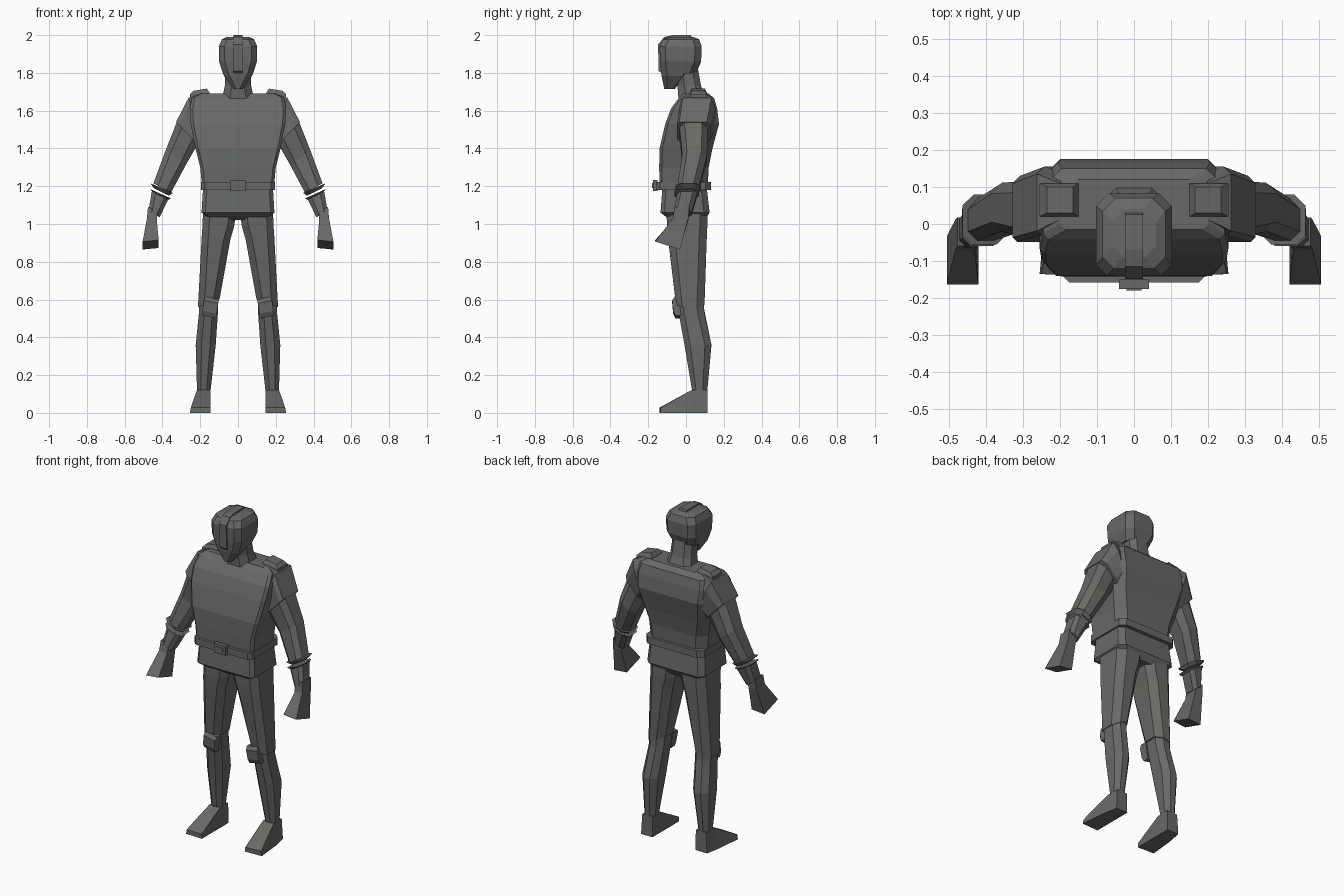
import bpy, bmesh

grey = bpy.data.materials.new("dark grey")
grey.diffuse_color = (0.138, 0.143, 0.133, 1)


def finish(name, bm, mirror):
    bmesh.ops.recalc_face_normals(bm, faces=bm.faces)
    me = bpy.data.meshes.new(name)
    bm.to_mesh(me)
    bm.free()
    me.materials.append(grey)
    ob = bpy.data.objects.new(name, me)
    bpy.context.collection.objects.link(ob)
    if mirror:
        mod = ob.modifiers.new("mirror", 'MIRROR')
        mod.use_mirror_merge = False
    return ob


def loft(name, rings, front=0.02, back=0.02, mirror=False):
    """Skin rings (x0, x1, y0, y1, z at x0, z at x1, z added at y0) with cut corners."""
    bm = bmesh.new()
    loops = []
    for r in rings:
        x0, x1, y0, y1, z0, z1 = r[:6]
        tilt = r[6] if len(r) > 6 else 0
        f = min(front, (x1 - x0) * 0.3, (y1 - y0) * 0.3)
        b = min(back, (x1 - x0) * 0.3)
        d = min(back, (y1 - y0) * 0.3)
        pts = [(x0 + f, y0), (x1 - f, y0), (x1, y0 + f), (x1, y1 - d),
               (x1 - b, y1), (x0 + b, y1), (x0, y1 - d), (x0, y0 + f)]
        if front == 0:
            pts = [(x0, y0), (x1, y0), (x1, y1), (x0, y1)]
        loops.append([bm.verts.new((x, y, z0 + (z1 - z0) * (x - x0) / (x1 - x0)
                                    + tilt * (y1 - y) / (y1 - y0))) for x, y in pts])
    n = len(loops[0])
    for a, b in zip(loops, loops[1:]):
        for i in range(n):
            j = (i + 1) % n
            bm.faces.new((a[i], a[j], b[j], b[i]))
    bm.faces.new(loops[0])
    bm.faces.new(loops[-1])
    return finish(name, bm, mirror)


def sym(hw, y0, y1, z, tilt=0):
    return (-hw, hw, y0, y1, z, z, tilt)


def extrude_x(name, profile, hw):
    """Side profile (y, z) given thickness across x."""
    bm = bmesh.new()
    sides = [[bm.verts.new((s * hw, y, z)) for y, z in profile] for s in (-1, 1)]
    for i in range(len(profile)):
        j = (i + 1) % len(profile)
        bm.faces.new((sides[0][i], sides[0][j], sides[1][j], sides[1][i]))
    bm.faces.new(sides[0])
    bm.faces.new(sides[1])
    return finish(name, bm, False)


# Jacket body, hem and shoulders
loft("jacket", [
    sym(0.19, -0.14, 0.115, 1.19),
    sym(0.20, -0.142, 0.12, 1.30),
    sym(0.225, -0.14, 0.14, 1.40),
    sym(0.25, -0.11, 0.175, 1.53),
    sym(0.255, -0.08, 0.165, 1.61),
    sym(0.245, -0.04, 0.15, 1.665),
    sym(0.20, -0.015, 0.12, 1.69)], front=0.015, back=0.05)
loft("jacket_hem", [
    sym(0.185, -0.125, 0.11, 1.19),
    sym(0.193, -0.135, 0.125, 1.06),
    sym(0.14, -0.08, 0.10, 1.02)], front=0.02, back=0.03)

# Belt and buckle
loft("belt", [sym(0.195, -0.158, 0.133, 1.18), sym(0.195, -0.158, 0.133, 1.222)],
     front=0.02, back=0.03)
loft("buckle", [sym(0.04, -0.175, -0.15, 1.176), sym(0.04, -0.175, -0.15, 1.232)], front=0)
loft("buckle_plate", [sym(0.02, -0.179, -0.17, 1.19), sym(0.02, -0.179, -0.17, 1.216)], front=0)

# Neck and collar
loft("neck", [
    sym(0.085, -0.04, 0.11, 1.66),
    sym(0.07, -0.045, 0.08, 1.73),
    sym(0.065, -0.06, 0.06, 1.84)], front=0.04, back=0.03)

# Face, helmet and crest
loft("jaw", [
    sym(0.025, -0.115, -0.06, 1.715),
    sym(0.075, -0.13, 0.0, 1.785),
    sym(0.08, -0.13, 0.04, 1.85)], front=0.03, back=0.02)
loft("helmet", [
    sym(0.078, -0.13, 0.055, 1.80, -0.012),
    sym(0.10, -0.137, 0.08, 1.86),
    sym(0.102, -0.14, 0.083, 1.94),
    sym(0.085, -0.12, 0.07, 1.978),
    sym(0.06, -0.09, 0.04, 1.99)], front=0.03, back=0.035)
extrude_x("helmet_crest", [(-0.135, 1.80), (-0.145, 1.81), (-0.148, 1.95), (-0.115, 1.99),
                           (-0.07, 2.0), (0.025, 2.0), (0.035, 1.98), (-0.10, 1.97)], 0.024)

# Shoulder straps
loft("shoulder_strap", [
    (0.15, 0.255, 0.02, 0.11, 1.68, 1.65),
    (0.15, 0.255, 0.02, 0.11, 1.695, 1.685),
    (0.165, 0.235, 0.03, 0.10, 1.717, 1.705)], front=0, mirror=True)

# Short sleeve over the upper arm
loft("sleeve", [
    (0.15, 0.20, 0.0, 0.13, 1.50, 1.69),
    (0.18, 0.262, -0.03, 0.155, 1.45, 1.668),
    (0.222, 0.328, -0.048, 0.13, 1.43, 1.54)], front=0.012, back=0.02, mirror=True)

# Arm, flared cuffs, wrist and hand
loft("arm", [
    (0.215, 0.32, -0.035, 0.115, 1.42, 1.55),
    (0.275, 0.385, -0.02, 0.112, 1.315, 1.385),
    (0.355, 0.448, -0.045, 0.07, 1.165, 1.215)], front=0.025, back=0.03, mirror=True)
loft("upper_cuff", [
    (0.365, 0.445, -0.035, 0.065, 1.15, 1.19),
    (0.345, 0.463, -0.055, 0.08, 1.165, 1.215)], front=0.025, back=0.03, mirror=True)
loft("lower_cuff", [
    (0.375, 0.45, -0.04, 0.055, 1.125, 1.165),
    (0.355, 0.465, -0.06, 0.07, 1.135, 1.185)], front=0.025, back=0.03, mirror=True)
loft("forearm", [
    (0.365, 0.455, -0.045, 0.06, 1.14, 1.18),
    (0.415, 0.473, -0.065, 0.03, 1.035, 1.075)], front=0.02, back=0.02, mirror=True)
loft("hand", [
    (0.425, 0.477, -0.06, 0.018, 1.07, 1.09),
    (0.43, 0.482, -0.07, 0.012, 1.02, 1.03),
    (0.42, 0.505, -0.163, -0.032, 0.873, 0.865, 0.042)], front=0, mirror=True)

# Trouser thigh, lower leg and knee pad
loft("thigh", [
    (0.008, 0.185, -0.105, 0.115, 1.08, 1.08),
    (0.02, 0.188, -0.10, 0.113, 0.99, 0.99),
    (0.04, 0.192, -0.095, 0.11, 0.92, 0.935),
    (0.098, 0.212, -0.053, 0.098, 0.60, 0.56)], front=0.035, back=0.04, mirror=True)
loft("lower_leg", [
    (0.105, 0.203, -0.045, 0.09, 0.63, 0.60),
    (0.105, 0.207, -0.04, 0.097, 0.55, 0.53),
    (0.118, 0.224, -0.008, 0.135, 0.36, 0.36),
    (0.145, 0.217, 0.032, 0.113, 0.12, 0.12)], front=0.03, back=0.035, mirror=True)
loft("knee_pad", [
    (0.115, 0.19, -0.055, -0.02, 0.50, 0.515),
    (0.113, 0.188, -0.068, -0.02, 0.525, 0.54),
    (0.105, 0.18, -0.073, -0.02, 0.58, 0.595),
    (0.10, 0.175, -0.06, -0.02, 0.60, 0.615)], front=0, mirror=True)

# Boot: heel block widening forward to a flat toe
bm = bmesh.new()
rows = [[(0.145, 0.115, 0), (0.222, 0.115, 0), (0.215, 0.113, 0.122), (0.145, 0.113, 0.122)],
        [(0.145, 0.02, 0), (0.24, 0.02, 0), (0.217, 0.032, 0.122), (0.145, 0.032, 0.122)],
        [(0.145, -0.14, 0), (0.255, -0.135, 0), (0.25, -0.135, 0.028), (0.147, -0.14, 0.028)]]
loops = [[bm.verts.new(p) for p in row] for row in rows]
for a, b in zip(loops, loops[1:]):
    for i in range(4):
        bm.faces.new((a[i], a[i - 1], b[i - 1], b[i]))
bm.faces.new(loops[0])
bm.faces.new(loops[-1])
finish("boot", bm, True)
